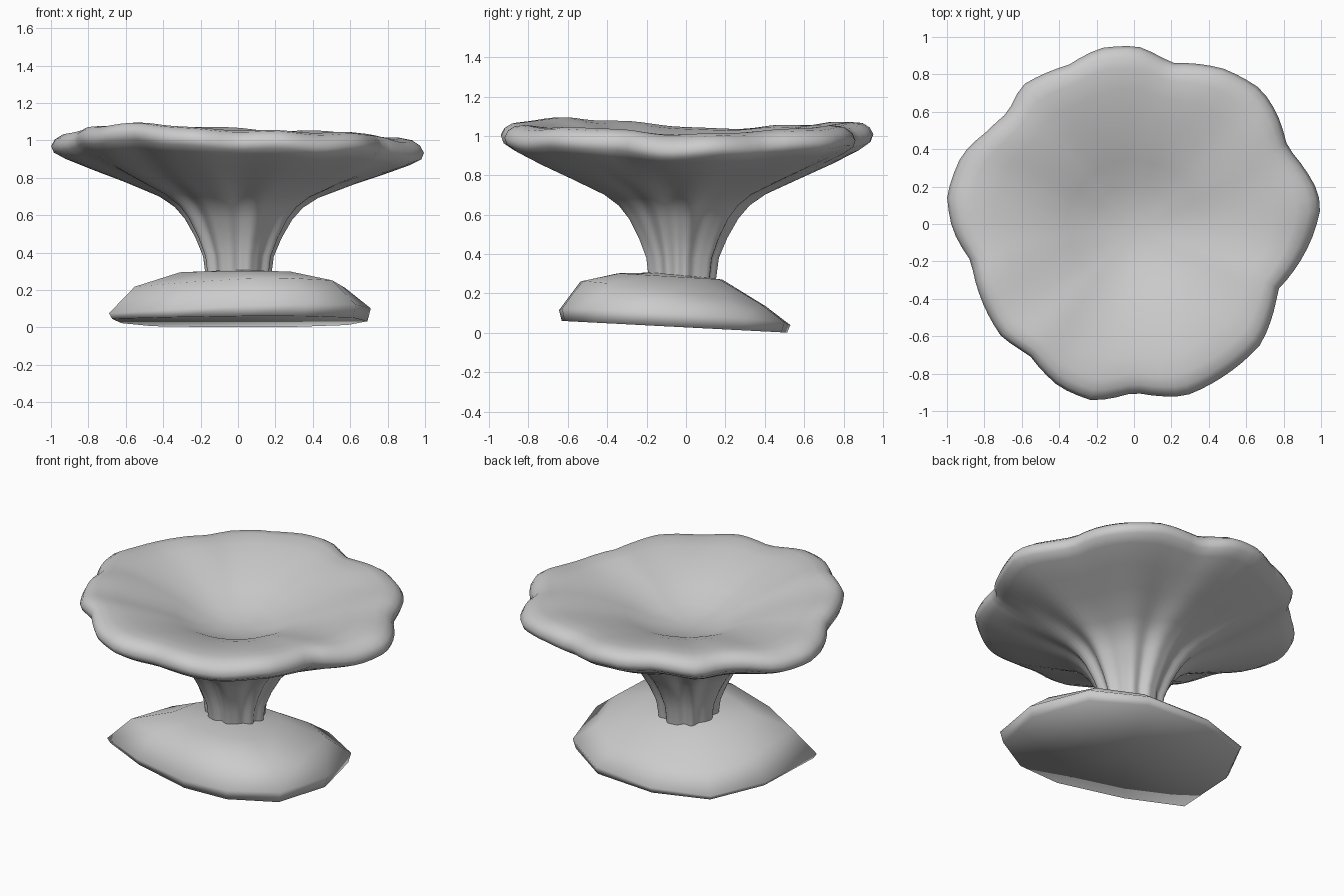
import bpy, bmesh
from math import sin, cos, atan2, hypot, pi, radians, exp

if "Cube" in bpy.data.objects:
    bpy.data.objects.remove(bpy.data.objects["Cube"])

# Plan outlines, counter-clockwise
RIM = [(1, .1), (.97, .2), (.82, .41), (.76, .6), (.68, .72), (.48, .83), (.2, .86), (.02, .95),
       (-.18, .94), (-.35, .85), (-.6, .74), (-.67, .6), (-.78, .5), (-.92, .37), (-1, .15),
       (-.97, -.03), (-.87, -.2), (-.71, -.6), (-.56, -.7), (-.4, -.87), (-.22, -.945), (0, -.9),
       (.27, -.92), (.5, -.8), (.68, -.64), (.77, -.35), (.95, -.08)]
ROCK = [(.71, -.1), (.6, .3), (.3, .5), (-.12, .53), (-.47, .42), (-.64, .1),
        (-.69, -.35), (-.36, -.52), (.06, -.645), (.36, -.63), (.63, -.47)]


def radius_at(outline, a):
    """Radius of a closed star-shaped outline at angle a."""
    polar = sorted((atan2(y, x) % (2 * pi), hypot(x, y)) for x, y in outline)
    polar = [(polar[-1][0] - 2 * pi, polar[-1][1])] + polar + [(polar[0][0] + 2 * pi, polar[0][1])]
    for (a0, r0), (a1, r1) in zip(polar, polar[1:]):
        if a0 <= a <= a1:
            return r0 + (r1 - r0) * (a - a0) / (a1 - a0)


def bump(a, centre, width):
    d = (a - radians(centre) + pi) % (2 * pi) - pi
    return exp(-(d / radians(width)) ** 2)


def loft(name, rings, top, bottom, angle):
    """Bridge rings of points and close both ends with a fan."""
    bm = bmesh.new()
    loops = [[bm.verts.new(p) for p in ring] for ring in rings]
    n = len(loops[0])
    for lo, hi in zip(loops, loops[1:]):
        for i in range(n):
            j = (i + 1) % n
            bm.faces.new((lo[i], lo[j], hi[j], hi[i]))
    for loop, centre, up in ((loops[-1], top, True), (loops[0], bottom, False)):
        c = bm.verts.new(centre)
        for i in range(n):
            a, b = loop[i], loop[(i + 1) % n]
            bm.faces.new((a, b, c) if up else (b, a, c))
    mesh = bpy.data.meshes.new(name)
    bm.to_mesh(mesh)
    bm.free()
    ob = bpy.data.objects.new(name, mesh)
    bpy.context.collection.objects.link(ob)
    bpy.ops.object.select_all(action='DESELECT')
    ob.select_set(True)
    bpy.context.view_layer.objects.active = ob
    bpy.ops.object.shade_smooth_by_angle(angle=radians(angle))
    return ob


# Coral: fluted stem flaring to a wavy cup, then back over the rim into the bowl
UNDER = [(.165, .26), (.18, .38), (.22, .48), (.275, .58), (.33, .645), (.41, .70), (.60, .78),
         (.77, .845), (.92, .905), (.985, .94), (1, .975)]
BOWL = [(.98, 1.01), (.94, 1.035), (.87, 1.045), (.75, 1.035), (.62, 1.01), (.5, .98),
        (.36, .935), (.23, .88), (.1, .855)]
N = 90
rings = []
for k, (w, z) in enumerate(UNDER + BOWL):
    under = k < len(UNDER)
    ring = []
    for i in range(N):
        a = 2 * pi * i / N
        blend = w ** 1.3
        r = w * ((1 - blend) + blend * radius_at(RIM, a))
        if under:
            flute = sin(9 * a + .8 * sin(2 * a)) + .5 * sin(14 * a + 1)
            r *= 1 + .07 * (1 - w) * flute
        lift = (.06 * bump(a, 225, 38) + .035 * bump(a, 108, 32) - .05 * bump(a, 3, 28)
                - .015 * bump(a, 175, 25))
        ripple = .006 * sin(8 * a) + .006 * sin(13 * a)
        ring.append((r * cos(a), r * sin(a) - .03 * (1 - w) ** 2,
                     z + lift * w * w + ripple * w ** 4))
    rings.append(ring)
loft("coral_cup", rings, (0, -.02, .847), (0, -.03, .26), 60)

# Rock base: low-sided smooth stone with a tilted flat underside
LEVELS = [(.975, lambda x, y: .028 - .052 * y),
          (1, lambda x, y: .075 + .03 * x - .06 * y),
          (.8, lambda x, y: .19 + .02 * x - .13 * y),
          (.45, lambda x, y: .282 - .06 * y)]
rock = []
for s, height in LEVELS:
    pts = [(x * s, -.1 + (y + .1) * s) for x, y in ROCK]
    rock.append([(x, y, height(x, y)) for x, y in pts])
loft("rock_base", rock, (0, -.1, .308), (0, -.06, .031), 85)
